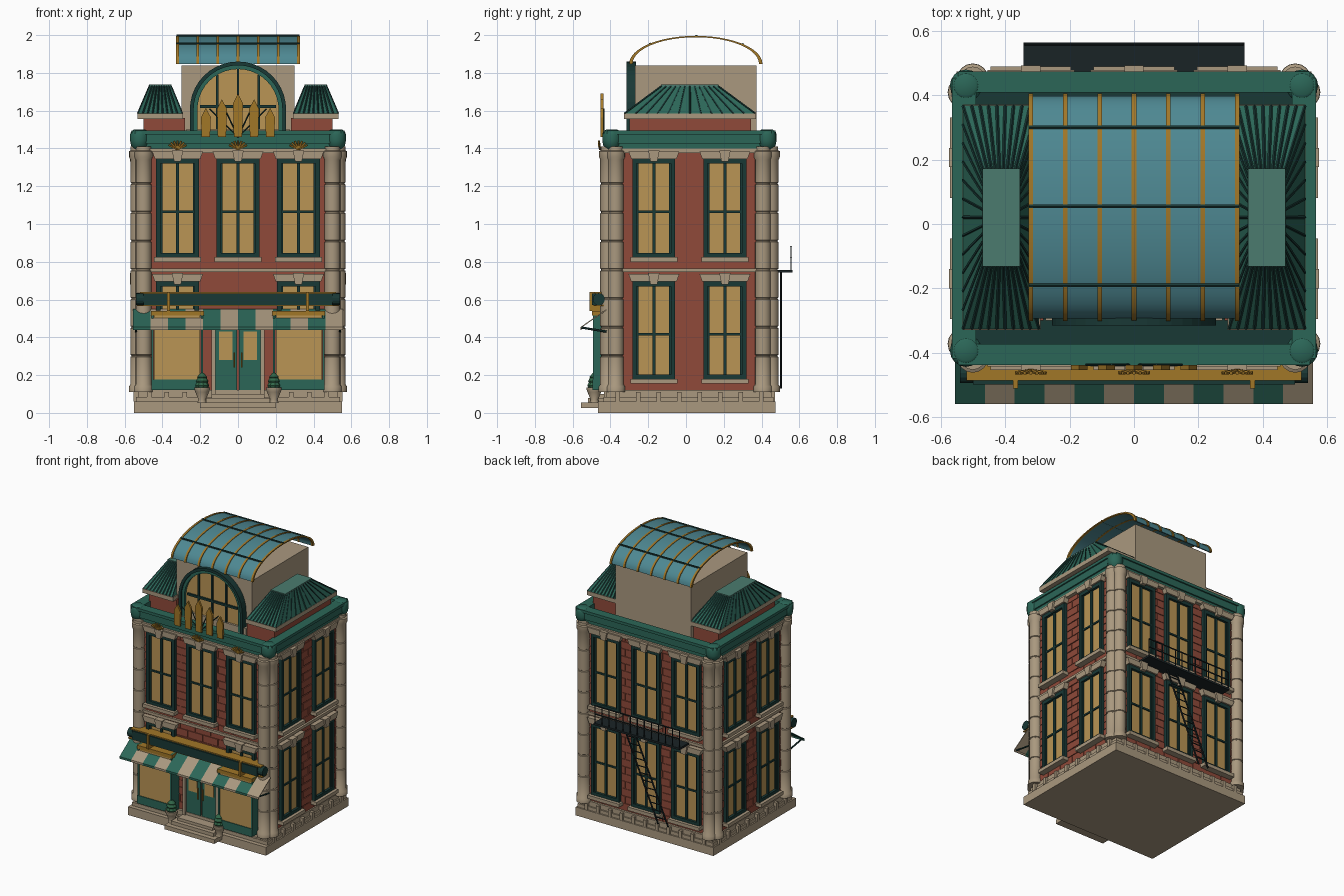
import bpy, bmesh, math, random
from mathutils import Matrix, Vector

if "Cube" in bpy.data.objects:
    bpy.data.objects.remove(bpy.data.objects["Cube"])
random.seed(4)
CY = 0.018                                   # building centre in y
HEX = dict(stone="A8977E", brick="8E4B3C", dark="1F3B38", green="2F6658", pale="4C7A6E", teal="4F8791",
           gold="A0762C", glass="B89355", iron="20282A", leaf="35674A")


def mat(c):
    m = bpy.data.materials.get(c) or bpy.data.materials.new(c)
    m.diffuse_color = [(int(HEX[c][i:i + 2], 16) / 255) ** 2.2 for i in (0, 2, 4)] + [1]
    m.use_nodes = True
    m.node_tree.nodes["Principled BSDF"].inputs["Base Color"].default_value = m.diffuse_color
    return m


class Part:
    """Collects simple solids into one named, coloured object."""
    def __init__(self, name, color):
        self.name, self.color, self.bm, self.m = name, color, bmesh.new(), Matrix()

    def box(self, x0, x1, y0, y1, z0, z1):
        t = Matrix.Translation(((x0 + x1) / 2, (y0 + y1) / 2, (z0 + z1) / 2))
        s = Matrix.Diagonal((abs(x1 - x0), abs(y1 - y0), abs(z1 - z0), 1))
        bmesh.ops.create_cube(self.bm, size=1, matrix=self.m @ t @ s)

    def rod(self, a, b, r, n=6):
        a, b = Vector(a), Vector(b)
        q = (b - a).to_track_quat('Z', 'Y').to_matrix().to_4x4()
        bmesh.ops.create_cone(self.bm, cap_ends=True, segments=n, radius1=r, radius2=r, depth=(b - a).length,
                              matrix=self.m @ Matrix.Translation((a + b) / 2) @ q)

    def loft(self, rings, caps=True):
        vs = [[self.bm.verts.new(self.m @ Vector(p)) for p in r] for r in rings]
        for a, b in zip(vs, vs[1:]):
            for i in range(len(a)):
                j = (i + 1) % len(a)
                self.bm.faces.new((a[i], a[j], b[j], b[i]))
        if caps:
            self.bm.faces.new(vs[0]), self.bm.faces.new(vs[-1])

    def lathe(self, prof, x, y, n=16):
        an = [2 * math.pi * i / n for i in range(n)]
        self.loft([[(x + r * math.cos(t), y + r * math.sin(t), z) for t in an] for r, z in prof])

    def prism(self, pts, y0, y1):            # xz outline pushed along y
        self.loft([[(x, y, z) for x, z in pts] for y in (y0, y1)])

    def done(self, smooth=False):
        bmesh.ops.recalc_face_normals(self.bm, faces=self.bm.faces)
        me = bpy.data.meshes.new(self.name)
        self.bm.to_mesh(me)
        me.materials.append(mat(self.color))
        o = bpy.data.objects.new(self.name, me)
        bpy.context.collection.objects.link(o)
        if smooth:
            bpy.context.view_layer.objects.active = o
            o.select_set(True)
            bpy.ops.object.shade_smooth_by_angle(angle=math.radians(40))
            o.select_set(False)


# plinth, steps, wall core
p = Part("plinth", "stone")
p.box(-.55, .55, CY - .485, CY + .455, 0, .06)
p.box(-.54, .54, CY - .455, CY + .445, .06, .085)
p.box(-.53, .53, CY - .44, CY + .435, .085, .12)
p.done()
p = Part("steps", "stone")
p.box(-.2, .2, -.555, -.4, .025, .055)
p.box(-.17, .17, -.52, -.4, .055, .08)
p.box(-.14, .14, -.49, -.4, .08, .1)
p.done()
p = Part("wall_core", "brick")
p.box(-.52, .52, CY - .42, CY + .42, .1, 1.4)
p.done()

# repeating facade parts, laid out on four turned sides
bricks, frames, panes = Part("brick_courses", "brick"), Part("window_frames", "dark"), Part("window_glass", "glass")
trim = Part("lintels_sills_belts", "stone")
facade = (bricks, frames, panes, trim)


def window(u, d, z0, z1, w=.113):
    f = -d - .028
    panes.box(u - w + .02, u + w - .02, -d - .01, -d, z0, z1)
    for s in (-1, 1):
        frames.box(u + s * w, u + s * (w - .022), f, -d, z0, z1)
        frames.box(u + s * (w - .022), u + s * (w - .032), f + .01, -d, z0, z1)
    frames.box(u - w, u + w, f, -d, z1 - .025, z1)
    frames.box(u - w, u + w, f, -d, z0, z0 + .022)
    frames.box(u - .008, u + .008, f + .008, -d, z0, z1)
    zm = z0 + (z1 - z0) * .46
    frames.box(u - w, u + w, f + .01, -d, zm - .006, zm + .006)
    trim.box(u - .125, u + .125, -d - .05, -d, z0 - .025, z0)
    trim.prism([(u - .12, z1), (u + .12, z1), (u + .135, z1 + .04), (u - .135, z1 + .04)], -d - .04, -d)
    trim.prism([(u - .018, z1 - .015), (u + .018, z1 - .015), (u + .03, z1 + .045), (u - .03, z1 + .045)], -d - .053, -d)


for k in range(4):
    side = k % 2
    d, half = (.52, .38) if side else (.42, .47)
    for q in facade:
        q.m = Matrix.Translation((0, CY, 0)) @ Matrix.Rotation(k * math.pi / 2, 4, 'Z')
    for c in range(24):                      # staggered bricks
        z = .125 + c * .053
        u = -half - (c % 2) * .06
        while u < half:
            a, b = max(u, -half), min(u + .114, half)
            if b - a > .02:
                bricks.box(a, b, -d - random.choice((.004, .006)), -d, z, z + .047)
            u += .12
    for u in ((-.188, .188) if side else (-.32, 0, .32)):
        window(u, d, .825, 1.345)
        if k or u:
            window(u, d, .18, .695)
    trim.box(-half, half, -d - .02, -d, .745, .765)
    trim.box(-half, half, -d - .03, -d, 1.375, 1.4)
    n = 8 if side else 11
    for i in range(n):                       # plinth blocks
        u = -half + 2 * half * i / (n - 1)
        if k or abs(u) > .2:
            trim.box(u - .012, u + .012, -d - .033, -d, .06, .11)
for q in facade:
    q.done()

# paired corner columns with drum joints
p = Part("corner_columns", "stone")
prof = [(.05, .11), (.05, .14), (.042, .15)]
for i in range(1, 8):
    z = .15 + i * .152
    prof += [(.042, z - .006), (.037, z - .003), (.037, z + .003), (.042, z + .006)]
prof += [(.042, 1.34), (.049, 1.355), (.049, 1.385), (.04, 1.39), (.04, 1.41)]
for sx in (-1, 1):
    for sy in (-1, 1):
        p.lathe(prof, sx * .5, CY + sy * .43)
        p.lathe(prof, sx * .528, CY + sy * .39)
p.done(True)

# cornice ring, corner caps and roof deck
p = Part("cornice", "green")
for hx, hy, z0, z1 in ((.545, .435, 1.4, 1.425), (.555, .445, 1.425, 1.475), (.565, .455, 1.475, 1.495)):
    for s in (-1, 1):
        p.box(-hx + .02, hx - .02, CY + s * .39, CY + s * hy, z0, z1)
        p.box(s * .49, s * hx, CY - hy + .02, CY + hy - .02, z0, z1)
for sx in (-1, 1):
    for sy in (-1, 1):
        p.lathe([(.025, 1.395), (.045, 1.415), (.05, 1.44), (.05, 1.475), (.045, 1.49), (.03, 1.5)],
                sx * .521, CY + sy * .411)
p.done(True)
p = Part("roof_deck", "dark")
p.box(-.51, .51, CY - .41, CY + .41, 1.4, 1.45)
p.done()

# two side pavilions with seamed hipped roofs
base, eave, roof, seam = (Part("pavilion_walls", "brick"), Part("pavilion_eaves", "stone"),
                          Part("pavilion_roofs", "green"), Part("roof_seams", "dark"))
cap = Part("pavilion_roof_caps", "pale")
for s in (-1, 1):
    base.box(s * .28, s * .5, -.3, .345, 1.44, 1.56)
    eave.box(s * .29, s * .532, -.328, .37, 1.555, 1.585)
    rect = lambda x0, x1, y0, y1, z: [Vector(v) for v in ((s * x0, y0, z), (s * x1, y0, z), (s * x1, y1, z), (s * x0, y1, z))]
    lo, hi = rect(.295, .53, -.325, .367, 1.585), rect(.355, .468, -.13, .17, 1.73)
    roof.loft([lo, hi])
    cap.box(s * .353, s * .47, -.132, .172, 1.725, 1.738)
    for e in range(4):
        n = 12 if e % 2 else 9
        for i in range(n):
            a, b = lo[e].lerp(lo[(e + 1) % 4], i / n), hi[e].lerp(hi[(e + 1) % 4], i / n)
            seam.rod(a, b, .005, 4)
for q in (base, eave, roof, seam, cap):
    q.done()

# central hall with arched window
p = Part("roof_hall", "stone")
p.box(-.3, .3, -.27, .373, 1.44, 1.84)
p.box(-.275, .275, -.3, -.27, 1.44, 1.5)
p.done()


def arch(r, n=20):
    return [(-r, 1.46)] + [(-r * math.cos(math.pi * i / n), 1.605 + r * math.sin(math.pi * i / n)) for i in range(n + 1)] + [(r, 1.46)]


for name, col, r0, r1, y in (("arch_outer", "dark", .235, .255, -.315), ("arch_inner", "green", .215, .237, -.305)):
    p = Part(name, col)
    p.loft([[(a[0], y, a[1]), (b[0], y, b[1]), (b[0], -.265, b[1]), (a[0], -.265, a[1])]
            for a, b in zip(arch(r0), arch(r1))])
    p.done()
p = Part("arch_glass", "glass")
p.prism(arch(.222), -.285, -.265)
p.done()
p = Part("arch_mullions", "dark")
for x, z in ((-.11, 1.79), (0, 1.82), (.11, 1.79)):
    p.box(x - .006, x + .006, -.298, -.28, 1.46, z)
p.box(-.2, .2, -.298, -.28, 1.615, 1.63)
p.done()

# barrel glass roof with ribs
N = 24
arc = lambda k, i: (.052 - .345 * k * math.cos(math.pi * i / N), 1.848 + .145 * k * math.sin(math.pi * i / N))
p = Part("barrel_roof", "teal")
p.loft([[(-.32, *arc(1, i)), (.32, *arc(1, i)), (.32, *arc(.975, i)), (-.32, *arc(.975, i))] for i in range(N + 1)])
p.done(True)
p = Part("barrel_ribs", "gold")
for k in range(7):
    x = -.32 + k * .32 / 3
    p.loft([[(x - .007, *arc(1.022, i)), (x + .007, *arc(1.022, i)), (x + .007, *arc(.97, i)), (x - .007, *arc(.97, i))]
            for i in range(N + 1)])
p.done(True)
p = Part("barrel_purlins", "dark")
for y in (.3, .055, -.19):
    z = 1.85 + .145 * math.sqrt(1 - ((y - .052) / .345) ** 2)
    p.rod((-.325, y, z), (.325, y, z), .007)
p.done()

# gilded crest and small fans on the front cornice
p = Part("gilded_crest", "gold")
for i in range(-2, 3):
    x, top = i * .085, (1.69, 1.66, 1.615)[abs(i)]
    p.prism([(x - .022, 1.46), (x + .022, 1.46), (x + .026, top - .05), (x, top), (x - .026, top - .05)], -.452, -.438)
for x in (-.32, 0, .32):
    for i in range(-3, 4):
        t = i * .38
        p.rod((x, -.455, 1.395), (x + .052 * math.sin(t), -.462, 1.4 + .042 * math.cos(t)), .006, 5)
p.done()
p = Part("crest_stays", "dark")
for x in (-.15, -.07, .07, .15):
    p.rod((0, -.436, 1.46), (x, -.436, 1.61), .004, 4)
p.done()

# shopfront bays, door and doorway
dk, gl, st, gd = Part("shopfront_frames", "green"), Part("shopfront_glass", "glass"), Part("doorway", "stone"), Part("shopfront_gilding", "gold")
for s in (-1, 1):
    gl.box(s * .2, s * .445, -.49, -.4, .17, .53)
    dk.box(s * .185, s * .458, -.495, -.4, .12, .178)
    for x in (.185, .447):
        dk.box(s * x, s * (x + .012), -.492, -.4, .17, .54)
    gd.box(s * .18, s * .46, -.497, -.4, .515, .54)
    gd.box(s * .36, s * .375, -.51, -.4, .54, .64)
    st.box(s * .12, s * .14, -.43, -.4, .1, .5)
    dk.box(s * .006, s * .12, -.418, -.4, .1, .45)
    gl.box(s * .03, s * .1, -.422, -.4, .28, .43)
    gd.rod((s * .02, -.43, .24), (s * .02, -.43, .32), .005)
st.box(-.14, .14, -.43, -.4, .45, .5)
gd.box(-.52, .52, -.485, -.4, .632, .64)     # top of sign board
gd.box(-.535, .535, -.49, -.4, .565, .572)
for q in (dk, gl, st, gd):
    q.done()
p = Part("sign_board", "dark")
p.box(-.5, .5, -.497, -.4, .572, .632)
p.rod((-.54, -.462, .602), (.54, -.462, .602), .032, 14)
p.done()

# striped awning
for col, start in (("green", 0), ("stone", 1)):
    p = Part("awning_" + col, col)
    w = 1.11 / 12
    for i in range(start, 12, 2):
        x0, x1 = -.555 + i * w, -.555 + (i + 1) * w
        p.loft([[(x, y, z) for y, z in ((-.42, .55), (-.558, .455), (-.558, .44), (-.553, .44), (-.553, .452), (-.42, .543))]
                for x in (x0, x1)])
    p.done()
p = Part("awning_arms", "dark")
for s in (-1, 1):
    p.rod((s * .54, -.555, .452), (s * .54, -.42, .43), .006)
p.done()

# planters
pot, bush = Part("planter_pots", "stone"), Part("planter_shrubs", "leaf")
for s in (-1, 1):
    pot.lathe([(.025, .055), (.02, .07), (.036, .11), (.042, .125), (.042, .135), (.03, .135)], s * .19, -.485, 12)
    bush.lathe([(.03, .13), (.038, .145), (.03, .16), (.034, .168), (.024, .185), (.027, .19), (.008, .212)], s * .19, -.485, 9)
pot.done(True)
bush.done()

# rear fire escape: landing, railing, slanted ladder
p = Part("fire_escape", "iron")
p.box(-.343, .343, .45, .563, .742, .756)
for i in range(13):
    x = -.338 + i * .676 / 12
    p.rod((x, .556, .75), (x, .556, .88), .004, 5)
for z in (.82, .88):
    p.rod((-.338, .556, z), (.338, .556, z), .005, 5)
top, foot = Vector((.1, .503, .75)), Vector((-.17, .503, .13))
side = Vector((.04, 0, 0))
for s in (-1, 1):
    p.rod(top + s * side, foot + s * side, .006)
for i in range(1, 13):
    c = foot.lerp(top, i / 13)
    p.rod(c - side, c + side, .004, 5)
p.done()
